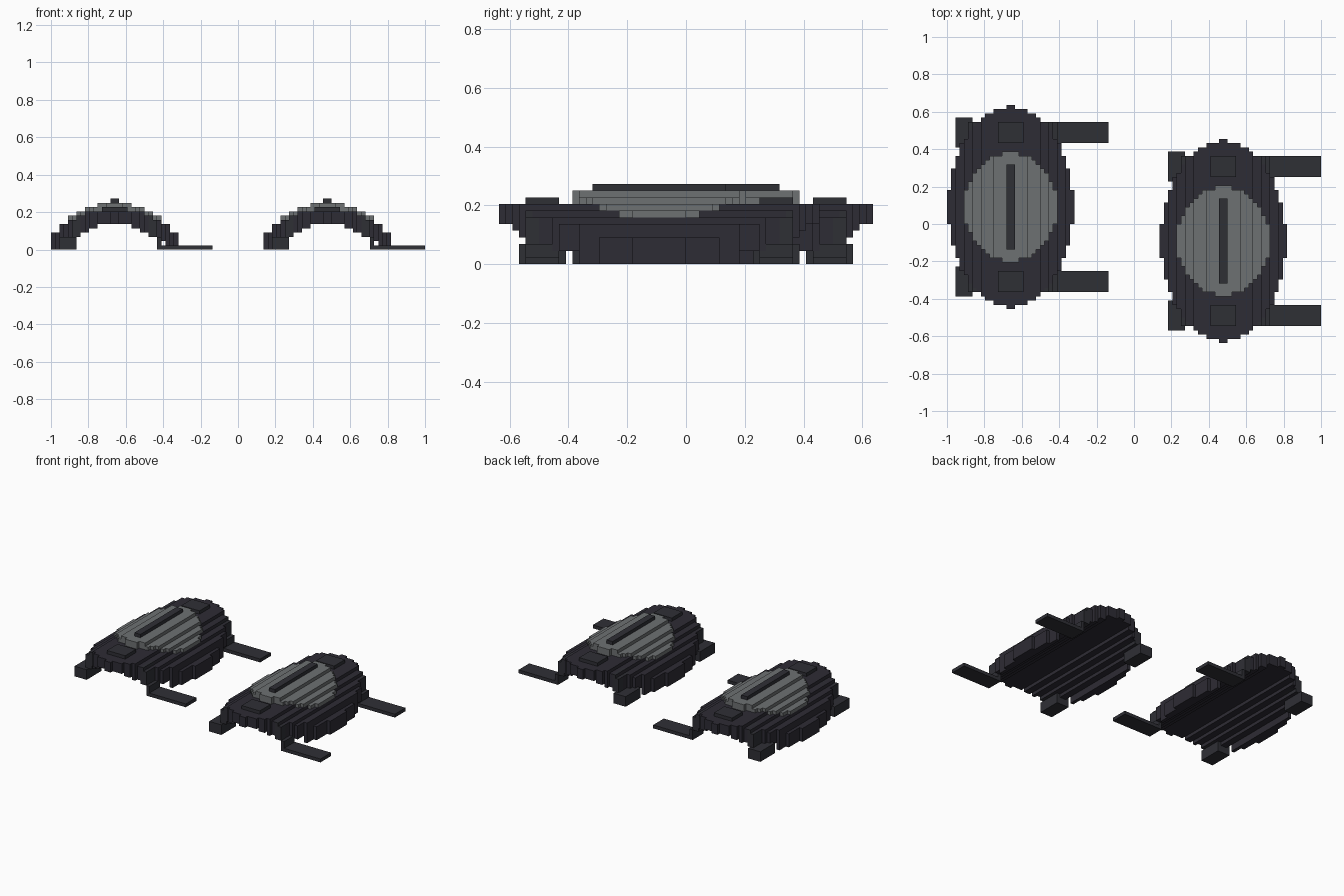
import bpy, bmesh, math

if "Cube" in bpy.data.objects:
    bpy.data.objects.remove(bpy.data.objects["Cube"])

U = 1 / 44  # one grid cell


def material(name, rgb):
    m = bpy.data.materials.new(name)
    m.diffuse_color = (*rgb, 1)
    m.use_nodes = True
    m.node_tree.nodes["Principled BSDF"].inputs["Base Color"].default_value = m.diffuse_color
    return m


SHELL = material("dark violet grey", (0.027, 0.025, 0.035))
STRAP = material("dark blue grey", (0.028, 0.029, 0.036))
PLATE = material("mid grey", (0.155, 0.165, 0.17))


def build(name, boxes, mat, origin):
    """Join axis-aligned boxes (x0, x1, y0, y1, z0, z1 in cells) into one object."""
    bm = bmesh.new()
    for x0, x1, y0, y1, z0, z1 in boxes:
        vs = bmesh.ops.create_cube(bm, size=1)["verts"]
        for v in vs:
            v.co.x = (x1 if v.co.x > 0 else x0) * U
            v.co.y = (y1 if v.co.y > 0 else y0) * U
            v.co.z = (z1 if v.co.z > 0 else z0) * U
    me = bpy.data.meshes.new(name)
    bm.to_mesh(me)
    bm.free()
    me.materials.append(mat)
    ob = bpy.data.objects.new(name, me)
    ob.location = (origin[0] * U, origin[1] * U, 0)
    bpy.context.collection.objects.link(ob)


def step(x, table):
    """Height of a stepped arch at distance |x| from the crown."""
    return next(z for limit, z in table if abs(x) < limit)


def half_length(x, a, b):
    return math.floor(b * math.sqrt(max(0, 1 - (x / a) ** 2)) + 0.3)


TOP = [(7, 9), (9, 8), (11, 7), (13, 6), (15, 4)]
BOTTOM = [(4, 6), (6, 5), (8, 4), (10, 3), (12, 2), (15, 0)]
PLATE_TOP = [(4, 11), (7, 10), (9, 9), (11, 8)]


def knee_pad(side, origin):
    # arched oval shell, one strip per grid column
    shell = []
    for i in range(-15, 15):
        c = i + 0.5
        h = half_length(c, 14.75, 23.75)
        shell.append((i, i + 1, -h, h, step(c, BOTTOM), step(c, TOP)))
    build(side + "_pad_shell", shell, SHELL, origin)

    # raised oval cap following the arch
    cap = []
    for i in range(-11, 11):
        c = i + 0.5
        h = half_length(c, 11, 13)
        cap.append((i, i + 1, -h, h, step(c, TOP), step(c, PLATE_TOP)))
    build(side + "_pad_cap", cap, PLATE, origin)

    # ridge along the crown
    build(side + "_ridge", [(-1, 1, -10, 10, 11, 12)], STRAP, origin)

    # front and back straps, crown clasps and side buckles
    straps, clasps, buckles = [], [], []
    for s in (-1, 1):
        ya, yb = sorted((15 * s, 20 * s))
        straps.append((10, 23, ya, yb, 0, 1))
        straps.append((10, 11, ya, yb, 1, 3))
        for i in range(-10, 10):
            if abs(i + 0.5) > 7:
                c = i + 0.5
                straps.append((i, i + 1, ya, yb, step(c, BOTTOM), step(c, TOP)))
        clasps.append((-3, 3, ya, yb, 9, 10))
        ya, yb = sorted((14 * s, 21 * s))
        buckles.append((-13, -9, ya, yb, 0, 3))
    build(side + "_straps", straps, STRAP, origin)
    build(side + "_clasps", clasps, STRAP, origin)
    build(side + "_buckles", buckles, STRAP, origin)


knee_pad("left", (-29, 4))
knee_pad("right", (21, -4))
